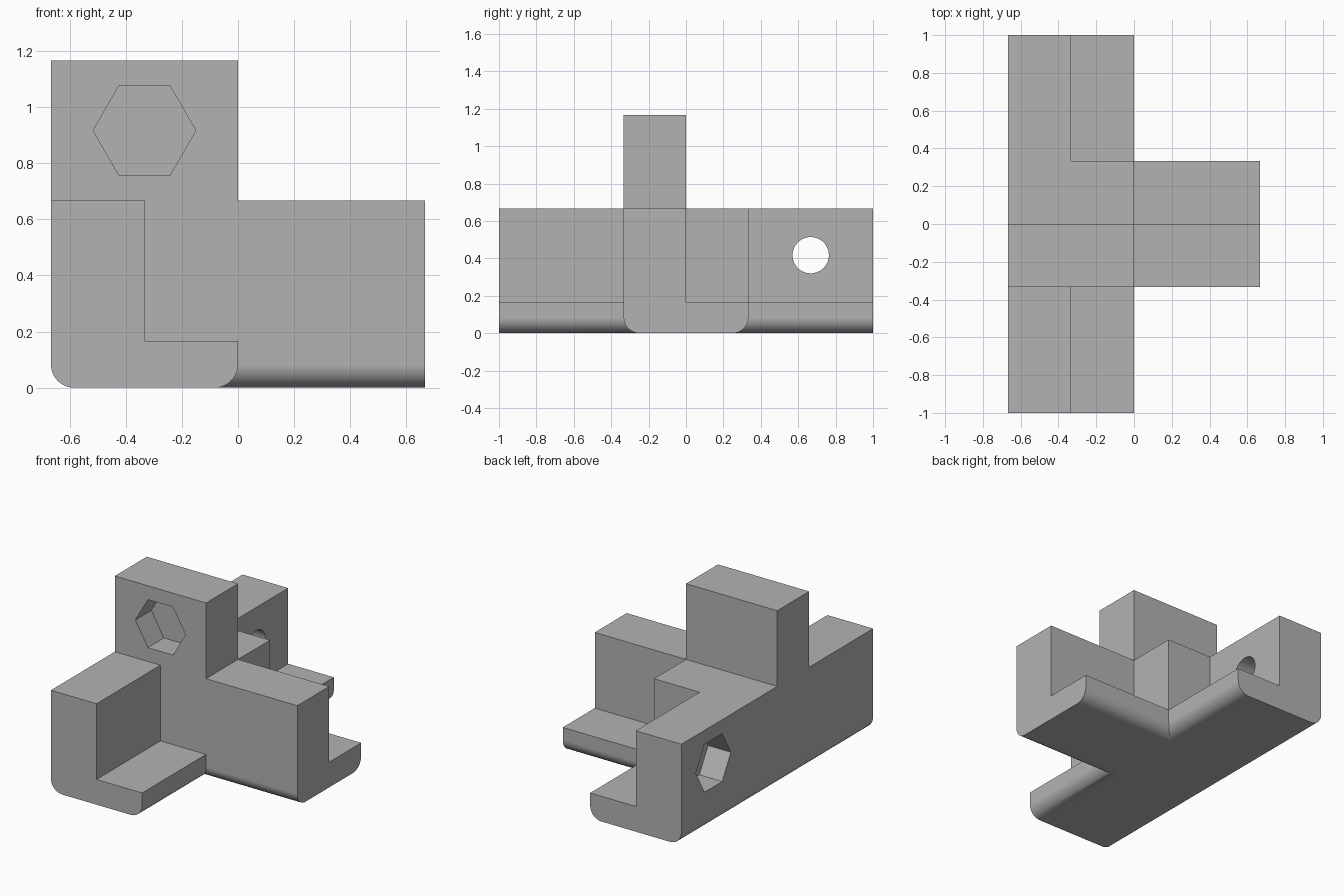
import bpy
import bmesh
from math import cos, sin, pi, radians
from mathutils import Matrix, Vector

if "Cube" in bpy.data.objects:
    bpy.data.objects.remove(bpy.data.objects["Cube"])

U = 1 / 3          # wall thickness
FLOOR = U / 2      # floor plate thickness
RAIL = 2 * U       # height of the rail walls
TOP = 3.5 * U      # height of the upright
FILLET = U / 4     # radius of the rounded underside edges
HOLE_Z = 1.25 * U  # height of the rail holes

grey = bpy.data.materials.new("grey plastic")
grey.use_nodes = True
grey.diffuse_color = (0.45, 0.45, 0.45, 1)
grey.node_tree.nodes["Principled BSDF"].inputs["Base Color"].default_value = grey.diffuse_color


def prism(name, outline, depth, matrix):
    """Extrude an outline drawn in local x, y along local z."""
    bm = bmesh.new()
    face = bm.faces.new([bm.verts.new((x, y, 0)) for x, y in outline])
    extruded = bmesh.ops.extrude_face_region(bm, geom=[face])["geom"]
    moved = [v for v in extruded if isinstance(v, bmesh.types.BMVert)]
    bmesh.ops.translate(bm, verts=moved, vec=(0, 0, depth))
    bmesh.ops.recalc_face_normals(bm, faces=bm.faces)
    bm.transform(matrix)
    bmesh.ops.recalc_face_normals(bm, faces=bm.faces)
    mesh = bpy.data.meshes.new(name)
    bm.to_mesh(mesh)
    bm.free()
    mesh.materials.append(grey)
    obj = bpy.data.objects.new(name, mesh)
    bpy.context.collection.objects.link(obj)
    return obj


def frame(x_axis, y_axis, z_axis, origin):
    matrix = Matrix((x_axis, y_axis, z_axis)).transposed().to_4x4()
    matrix.translation = Vector(origin)
    return matrix


def block(name, low, high):
    (x0, y0, z0), (x1, y1, z1) = low, high
    outline = [(x0, y0), (x1, y0), (x1, y1), (x0, y1)]
    return prism(name, outline, z1 - z0, Matrix.Translation((0, 0, z0)))


def ring(radius, sides):
    return [(radius * cos(2 * pi * i / sides), radius * sin(2 * pi * i / sides))
            for i in range(sides)]


def corner(cx, start, steps=12):
    """Quarter arc for a rounded lower corner."""
    angles = [start + pi / 2 * i / steps for i in range(steps + 1)]
    return [(cx + FILLET * cos(a), FILLET + FILLET * sin(a)) for a in angles]


def combine(target, other, operation):
    mod = target.modifiers.new(operation.title(), 'BOOLEAN')
    mod.operation = operation
    mod.solver = 'EXACT'
    mod.object = other
    bpy.context.view_layer.objects.active = target
    bpy.ops.object.modifier_apply(modifier=mod.name)
    bpy.data.objects.remove(other)


X, Y, Z = Vector((1, 0, 0)), Vector((0, 1, 0)), Vector((0, 0, 1))

# L-shaped rail section: tall wall on one side, rounded floor plate below
section = (corner(-U + FILLET, pi) + corner(U - FILLET, 1.5 * pi)
           + [(U, FLOOR), (0, FLOOR), (0, RAIL), (-U, RAIL)])

# Long rail, side arm, centre block and upright, joined into one body
body = prism("corner_bracket", section, 2, frame(X, Z, Y, (-U, -1, 0)))
side_arm = prism("side_arm", section, 3 * U, frame(Y, Z, X, (-U, 0, 0)))
centre_block = block("centre_block", (-2 * U, -U, FLOOR / 2), (0, U, RAIL))
upright = block("upright", (-2 * U, -U, FLOOR / 2), (0, 0, TOP))
for part in (side_arm, centre_block, upright):
    combine(body, part, 'UNION')

# Bolt holes with hexagonal nut pockets: mouth position and inward axes
bolts = [
    (frame(X, Z, Y, (-U, -U, TOP - 0.75 * U)), "upright"),
    (frame(X, Z, Y, (U, -U, HOLE_Z)), "side_arm"),
    (frame(Y, Z, X, (-2 * U, -2 * U, HOLE_Z)), "front_rail"),
    (frame(Y, Z, X, (-2 * U, 2 * U, HOLE_Z)), "back_rail"),
]
GAP = 0.05
for mouth, place in bolts:
    start = mouth @ Matrix.Translation((0, 0, -GAP))
    combine(body, prism(place + "_nut", ring(0.183, 6), FLOOR + GAP, start), 'DIFFERENCE')
    combine(body, prism(place + "_hole", ring(0.097, 64), U + 2 * GAP, start), 'DIFFERENCE')

# Merge coplanar faces, then shade the curves smoothly
bm = bmesh.new()
bm.from_mesh(body.data)
bmesh.ops.remove_doubles(bm, verts=bm.verts, dist=0.0001)
bmesh.ops.dissolve_limit(bm, angle_limit=radians(1), verts=bm.verts, edges=bm.edges)
bm.to_mesh(body.data)
bm.free()

bpy.ops.object.select_all(action='DESELECT')
body.select_set(True)
bpy.context.view_layer.objects.active = body
bpy.ops.object.shade_smooth_by_angle(angle=radians(30))
weighted = body.modifiers.new("Weighted Normals", 'WEIGHTED_NORMAL')
weighted.keep_sharp = True
